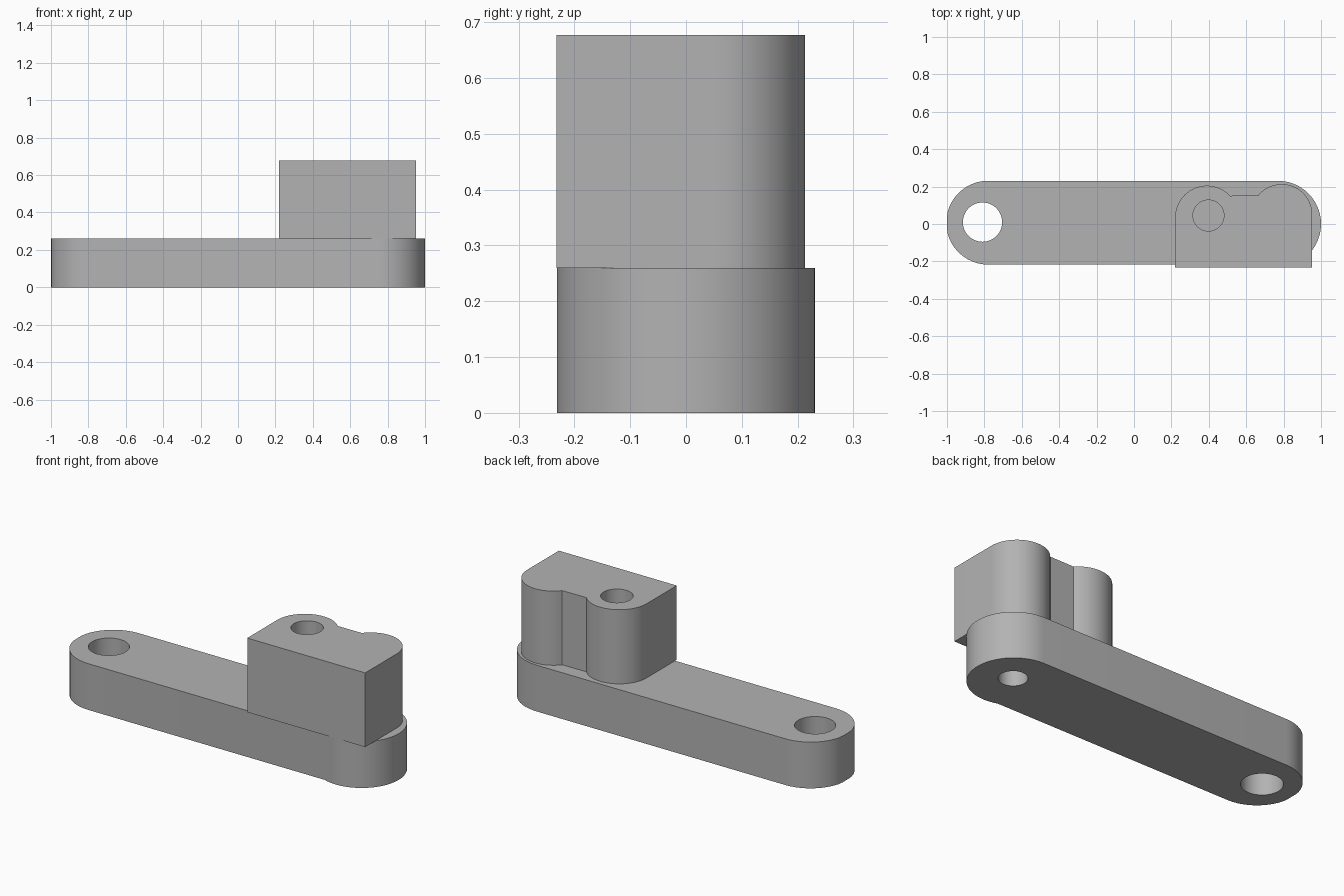
import bpy, bmesh
from math import radians, sin, cos, asin, degrees
from mathutils import Vector

cube = bpy.data.objects.get("Cube")
if cube:
    bpy.data.objects.remove(cube, do_unlink=True)

grey = bpy.data.materials.new("plain_grey")
grey.use_nodes = True
colour = (0.45, 0.45, 0.45, 1)
grey.diffuse_color = colour
grey.node_tree.nodes["Principled BSDF"].inputs["Base Color"].default_value = colour


def arc(cx, cy, r, start, end, steps=24):
    """Points along an arc, angles in degrees."""
    angles = [radians(start + (end - start) * i / steps) for i in range(steps + 1)]
    return [(cx + r * cos(a), cy + r * sin(a)) for a in angles]


def circle(cx, cy, r):
    return arc(cx, cy, r, 0, 360, 48)[:-1]


def plate(name, outline, hole, bottom, top):
    """Extrude an outline with holes cut through it."""
    bm = bmesh.new()
    for loop in [outline] + hole:
        verts = [bm.verts.new((x, y, bottom)) for x, y in loop]
        for a, b in zip(verts, verts[1:] + verts[:1]):
            bm.edges.new((a, b))
    bmesh.ops.triangle_fill(bm, edges=bm.edges[:], use_beauty=True, normal=Vector((0, 0, -1)))
    made = bmesh.ops.extrude_face_region(bm, geom=bm.faces[:], use_keep_orig=True)
    raised = [g for g in made["geom"] if isinstance(g, bmesh.types.BMVert)]
    bmesh.ops.translate(bm, verts=raised, vec=(0, 0, top - bottom))
    bmesh.ops.recalc_face_normals(bm, faces=bm.faces[:])
    mesh = bpy.data.meshes.new(name)
    bm.to_mesh(mesh)
    bm.free()
    mesh.materials.append(grey)
    obj = bpy.data.objects.new(name, mesh)
    bpy.context.collection.objects.link(obj)
    bpy.ops.object.select_all(action='DESELECT')
    obj.select_set(True)
    bpy.context.view_layer.objects.active = obj
    bpy.ops.object.shade_smooth_by_angle(angle=radians(30))


ARM_TOP, BLOCK_TOP = 0.26, 0.677

# Arm: rounded bar whose right end bulges slightly past the front edge
bulge = -degrees(asin(0.217 / 0.231))
arm = arc(-0.78, 0.007, 0.224, 90, 270) + arc(0.769, 0, 0.231, -180 - bulge, 90, 36)
arm = [(max(x, -1), y) for x, y in arm]
plate("arm", arm, [circle(-0.81, 0.01, 0.105), circle(0.79, 0.02, 0.073)], 0, ARM_TOP)

# Block: square front corners, two rounded lobes at the back joined by a flat web
block = [(0.22, -0.232), (0.953, -0.232)]
block += arc(0.79, 0.05, 0.163, 0, 141)
block += arc(0.39, 0.035, 0.17, 43, 180)
plate("block", block, [circle(0.398, 0.045, 0.083)], ARM_TOP, BLOCK_TOP)
